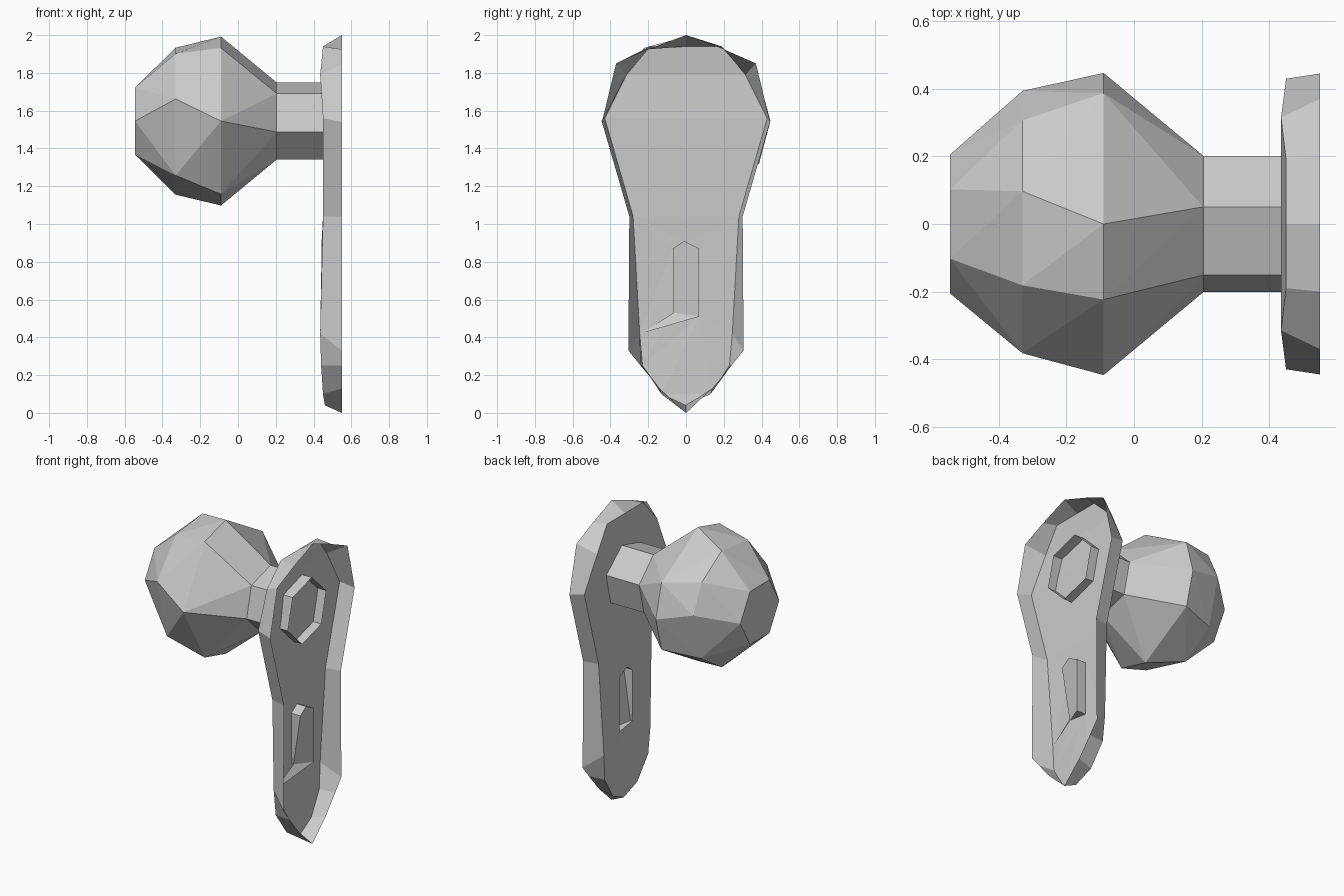
import bpy, bmesh
from math import cos, sin, radians

if "Cube" in bpy.data.objects:
    bpy.data.objects.remove(bpy.data.objects["Cube"])

ZC = 1.545  # knob axis height


def finish(bm, name, normals=True):
    if normals:
        bmesh.ops.recalc_face_normals(bm, faces=bm.faces)
    me = bpy.data.meshes.new(name)
    bm.to_mesh(me)
    bm.free()
    ob = bpy.data.objects.new(name, me)
    bpy.context.collection.objects.link(ob)
    return ob


def ring(bm, x, r, angles):
    return [bm.verts.new((x, r * cos(radians(a)), ZC + r * sin(radians(a)))) for a in angles]


def bridge(bm, a, b):
    n = len(a)
    for i in range(n):
        j = (i + 1) % n
        bm.faces.new((a[i], a[j], b[j], b[i]))


def loop_edges(bm, loop):
    return [bm.edges.get((v, loop[i - 1])) for i, v in enumerate(loop)]


HEX = [16 + 60 * k for k in range(6)]

# Faceted knob: hull of irregular rings around the x axis
bm = bmesh.new()
ring(bm, -0.545, 0.205, [k * 60 for k in range(6)])
ring(bm, -0.33, 0.40, [10, 40, 76, 117, 163, 226, 283, 322])
ring(bm, -0.09, 0.447, [0, 30, 90, 120, 180, 240, 270, 330])
ring(bm, 0.205, 0.21, HEX)
bmesh.ops.convex_hull(bm, input=bm.verts)
finish(bm, "knob")

# Six-sided neck, an open tube passing through the plate
bm = bmesh.new()
bridge(bm, ring(bm, 0.205, 0.21, HEX), ring(bm, 0.51, 0.21, HEX))
finish(bm, "neck")

# Back plate: hollow shell, open at the wall side, mirrored in y
# each row: rim y, z, then face x, y, z
half = [
    (0, 2.0, 0.45, 0, 1.94),
    (0.20, 1.925, 0.45, 0.19, 1.94),
    (0.37, 1.85, 0.435, 0.315, 1.79),
    (0.445, 1.54, 0.45, 0.43, 1.56),
    (0.30, 1.04, 0.45, 0.28, 1.04),
    (0.305, 0.33, 0.435, 0.245, 0.42),
    (0.24, 0.25, 0.44, 0.23, 0.25),
    (0.14, 0.13, 0.45, 0.13, 0.10),
    (0, 0, 0.46, 0, 0.04),
]
full = half + [(-a, b, c, -d, e) for a, b, c, d, e in half[-2:0:-1]]
bm = bmesh.new()
rim = [bm.verts.new((0.55, p[0], p[1])) for p in full]
face = [bm.verts.new(p[2:]) for p in full]
bridge(bm, rim, face)

# Keyhole pocket sunk into the plate, shallow at one lower corner
key = [(-0.07, 0.87), (-0.01, 0.91), (0.07, 0.87), (0.07, 0.51), (-0.065, 0.53)]
depth = [0.51, 0.51, 0.51, 0.51, 0.455]
mouth = [bm.verts.new((0.443, y, z)) for y, z in key]
floor = [bm.verts.new((x, y, z)) for x, (y, z) in zip(depth, key)]
bridge(bm, mouth, floor)
bm.faces.new(floor)
edges = loop_edges(bm, face) + loop_edges(bm, mouth)
bmesh.ops.triangle_fill(bm, use_beauty=True, edges=edges, normal=(-1, 0, 0))
bmesh.ops.recalc_face_normals(bm, faces=bm.faces)
finish(bm, "back_plate", False)

# Small web under the keyhole on the inside of the plate
bm = bmesh.new()
bm.faces.new([bm.verts.new(c) for c in
              ((0.44, -0.24, 0.42), (0.51, 0.07, 0.51), (0.455, -0.065, 0.53))])
finish(bm, "keyhole_web", False)
